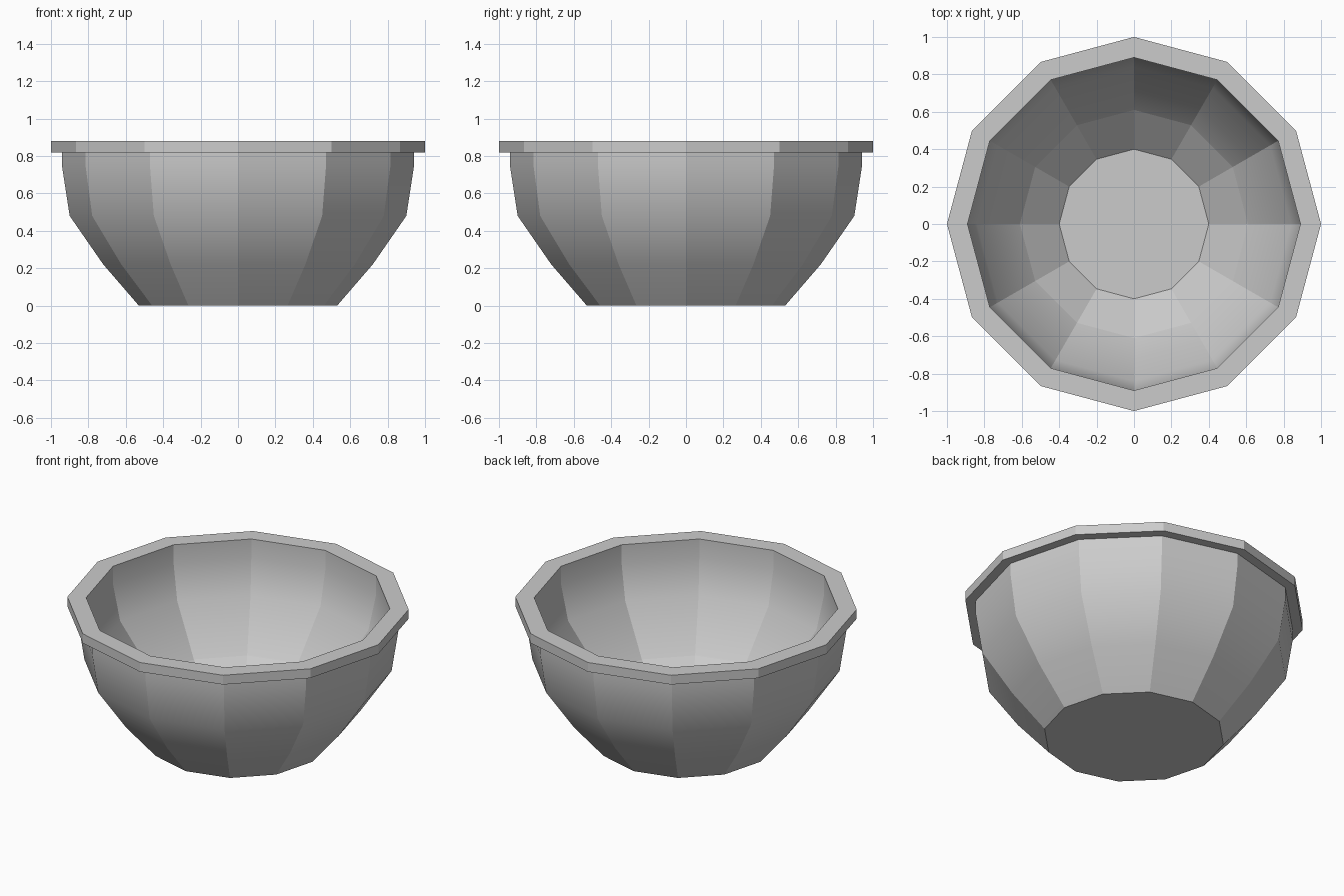
import bpy
import bmesh
from math import cos, sin, pi

cube = bpy.data.objects.get("Cube")
if cube:
    bpy.data.objects.remove(cube, do_unlink=True)

SIDES = 12

grey = bpy.data.materials.new("plain grey")
grey.use_nodes = True
colour = (0.6, 0.6, 0.6, 1)
grey.diffuse_color = colour
grey.node_tree.nodes["Principled BSDF"].inputs["Base Color"].default_value = colour

# Profile from the foot, up the outside, over the rim, down to the inner floor:
# (radius, height, hard edge)
profile = [
    (0.53, 0.00, True), (0.72, 0.22, False), (0.90, 0.48, False),
    (0.94, 0.74, False), (0.94, 0.82, True), (1.00, 0.82, True),
    (1.00, 0.88, True), (0.89, 0.88, True), (0.89, 0.76, False),
    (0.84, 0.54, False), (0.61, 0.26, True), (0.40, 0.07, True),
]

bm = bmesh.new()
rings = [[bm.verts.new((r * cos(2 * pi * i / SIDES), r * sin(2 * pi * i / SIDES), z))
          for i in range(SIDES)] for r, z, hard in profile]

# Walls and rim
for low, high in zip(rings, rings[1:]):
    for i in range(SIDES):
        j = (i + 1) % SIDES
        bm.faces.new((low[i], low[j], high[j], high[i]))

# Foot and inner floor
bm.faces.new(rings[0][::-1])
bm.faces.new(rings[-1])
bmesh.ops.recalc_face_normals(bm, faces=bm.faces)

# Panels curve smoothly up and down but meet at hard vertical edges
for face in bm.faces:
    face.smooth = True
ring_of = {v: n for n, ring in enumerate(rings) for v in ring}
for edge in bm.edges:
    a, b = (ring_of[v] for v in edge.verts)
    edge.smooth = a == b and not profile[a][2]

mesh = bpy.data.meshes.new("bowl")
bm.to_mesh(mesh)
bm.free()
mesh.materials.append(grey)
bowl = bpy.data.objects.new("bowl", mesh)
bpy.context.collection.objects.link(bowl)
